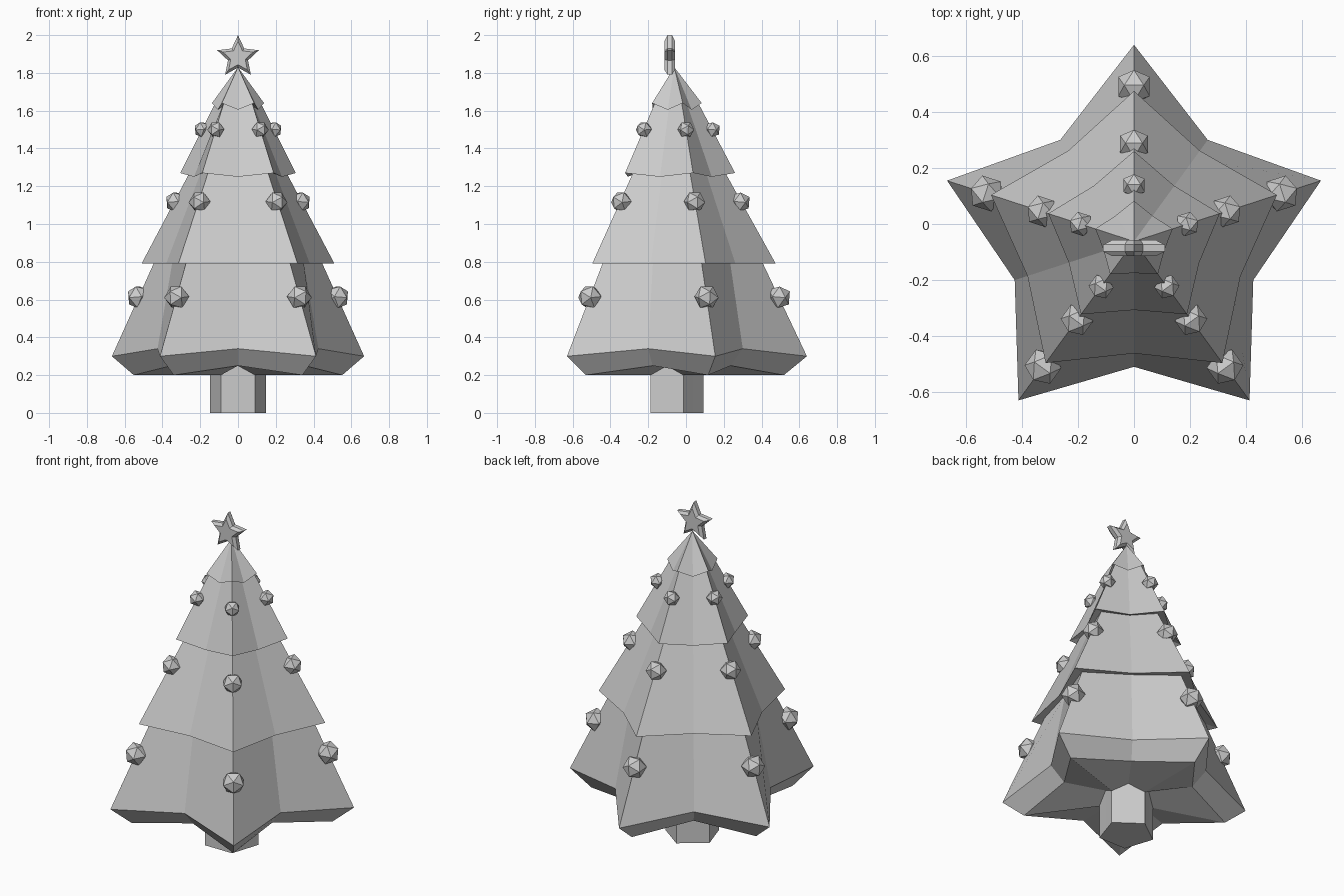
import bpy, bmesh
from math import sin, cos, radians, atan2, pi
from mathutils import Matrix, Vector

if "Cube" in bpy.data.objects:
    bpy.data.objects.remove(bpy.data.objects["Cube"], do_unlink=True)

AXIS_Y = -0.062  # the trunk axis sits slightly forward of the centre

# single plain colour
grey = bpy.data.materials.new("plain grey")
grey.use_nodes = True
grey.diffuse_color = (0.6, 0.6, 0.6, 1)
grey.node_tree.nodes["Principled BSDF"].inputs["Base Color"].default_value = (0.6, 0.6, 0.6, 1)


def finish(name, bm, location):
    bmesh.ops.recalc_face_normals(bm, faces=bm.faces)
    mesh = bpy.data.meshes.new(name)
    bm.to_mesh(mesh)
    bm.free()
    mesh.materials.append(grey)
    obj = bpy.data.objects.new(name, mesh)
    obj.location = location
    bpy.context.collection.objects.link(obj)
    return obj


def star_ring(bm, tip_r, tip_z, inner_r, inner_z):
    """Ten vertices alternating between star tips and inner corners."""
    ring = []
    for k in range(10):
        a = pi / 2 + k * pi / 5
        r, z = (inner_r, inner_z) if k % 2 else (tip_r, tip_z)
        ring.append(bm.verts.new((r * cos(a), r * sin(a), z)))
    return ring


def loft(bm, rings):
    for low, high in zip(rings, rings[1:]):
        for k in range(10):
            n = (k + 1) % 10
            bm.faces.new((low[k], low[n], high[n], high[k]))


# foliage: four star-shaped skirts (tip radius, tip z, inner radius, inner z)
SKIRTS = [
    (0.155, 0.20, 0.125, 0.25),
    (0.58, 0.20, 0.37, 0.25),
    (0.702, 0.30, 0.448, 0.34),
    (0.465, 0.80, 0.365, 0.80),
    (0.537, 0.79, 0.40, 0.79),
    (0.265, 1.28, 0.21, 1.265),
    (0.322, 1.27, 0.245, 1.25),
    (0.122, 1.65, 0.09, 1.62),
    (0.145, 1.64, 0.113, 1.605),
]
bm = bmesh.new()
rings = [star_ring(bm, *s) for s in SKIRTS]
loft(bm, rings)
apex = bm.verts.new((0, 0, 1.83))
for k in range(10):
    bm.faces.new((rings[-1][k], rings[-1][(k + 1) % 10], apex))
finish("foliage", bm, (0, AXIS_Y, 0))

# five-sided trunk with a notched top that meets the foliage
bm = bmesh.new()
rings = [star_ring(bm, 0.155, 0, 0.125, 0), star_ring(bm, 0.155, 0.20, 0.125, 0.25)]
loft(bm, rings)
bm.faces.new(rings[0])
finish("trunk", bm, (0, AXIS_Y, 0))

# baubles on the five ridges: radius from axis, height, size
for row, (dist, z, size) in enumerate([(0.553, 0.613, 0.066), (0.347, 1.117, 0.058), (0.2, 1.5, 0.045)]):
    for k in range(5):
        a = pi / 2 + k * 2 * pi / 5
        bm = bmesh.new()
        bmesh.ops.create_icosphere(bm, subdivisions=1, radius=size)
        bm.transform(Matrix.Rotation(a, 4, 'Z') @ Matrix.Rotation(radians(63), 4, 'Y'))
        finish(f"bauble_{row + 1}_{k + 1}", bm, (dist * cos(a), AXIS_Y + dist * sin(a), z))

# bevelled star on the top, built flat and stood upright
bm = bmesh.new()
rings = [star_ring(bm, 0.116 * s, h, 0.056 * s, h)
         for s, h in ((0.72, -0.028), (1, -0.012), (1, 0.012), (0.72, 0.028))]
loft(bm, rings)
bm.faces.new(rings[0])
bm.faces.new(rings[-1])
bm.transform(Matrix.Rotation(pi / 2, 4, 'X'))
finish("top_star", bm, (0, -0.086, 1.884))
